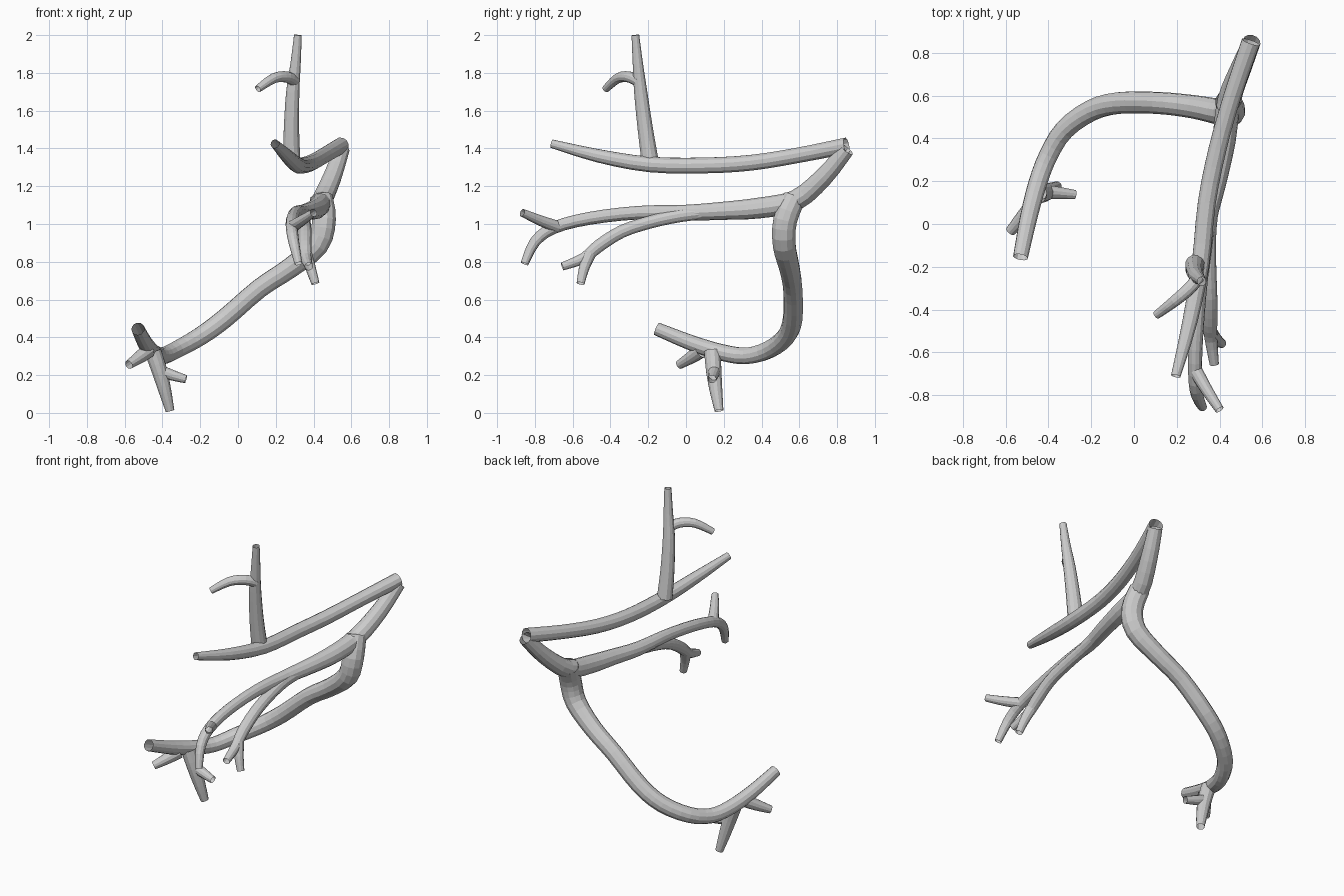
import bpy, bmesh, math
from mathutils import Vector

SIDES = 12
grey = bpy.data.materials.new("plain grey")
grey.diffuse_color = (0.6, 0.6, 0.6, 1)


def spline(pts, i, t):
    # Catmull-Rom on (x, y, z, radius)
    p = [Vector(pts[min(max(k, 0), len(pts) - 1)]) for k in range(i - 1, i + 3)]
    return 0.5 * (2 * p[1] + (p[2] - p[0]) * t
                  + (2 * p[0] - 5 * p[1] + 4 * p[2] - p[3]) * t * t
                  + (3 * p[1] - p[0] - 3 * p[2] + p[3]) * t ** 3)


def vessel(name, pts, steps=3):
    # Open-ended tapering tube swept along a smooth path
    path = [spline(pts, i, s / steps) for i in range(len(pts) - 1) for s in range(steps)]
    path.append(Vector(pts[-1]))
    pos = [p.to_3d() for p in path]
    bm = bmesh.new()
    rings, u = [], None
    for k, c in enumerate(pos):
        tan = (pos[min(k + 1, len(pos) - 1)] - pos[max(k - 1, 0)]).normalized()
        u = tan.orthogonal() if u is None else u - tan * u.dot(tan)
        u.normalize()
        v = tan.cross(u)
        rings.append([bm.verts.new(c + path[k][3] * (math.cos(a) * u + math.sin(a) * v))
                      for a in (2 * math.pi * j / SIDES for j in range(SIDES))])
    for a, b in zip(rings, rings[1:]):
        for j in range(SIDES):
            n = (j + 1) % SIDES
            bm.faces.new((a[j], a[n], b[n], b[j]))
    mesh = bpy.data.meshes.new(name)
    bm.to_mesh(mesh)
    bm.free()
    mesh.materials.append(grey)
    bpy.context.collection.objects.link(bpy.data.objects.new(name, mesh))


# Upper trunk with its rising branch and twig
vessel("upper_trunk", [(.545, .85, 1.415, .044), (.46, .6, 1.365, .042), (.39, .35, 1.325, .043),
                       (.34, .1, 1.31, .043), (.31, -.19, 1.315, .042), (.26, -.46, 1.36, .036),
                       (.195, -.71, 1.425, .023)])
vessel("rising_branch", [(.285, -.19, 1.33, .047), (.283, -.215, 1.5, .042), (.29, -.24, 1.7, .036),
                         (.305, -.255, 1.85, .028), (.317, -.268, 2.0, .021)])
vessel("rising_twig", [(.30, -.25, 1.755, .03), (.26, -.30, 1.778, .03), (.19, -.36, 1.772, .027),
                       (.105, -.425, 1.715, .02)])

# Middle trunk running to the front, forking in two
vessel("middle_trunk", [(.55, .85, 1.395, .042), (.50, .73, 1.25, .05), (.445, .58, 1.125, .055),
                        (.42, .39, 1.085, .055), (.385, .2, 1.07, .048), (.34, 0, 1.06, .042),
                        (.31, -.25, 1.06, .036), (.29, -.51, 1.03, .034), (.285, -.70, .98, .032),
                        (.295, -.80, .905, .029), (.32, -.855, .79, .021)])
vessel("middle_trunk_twig", [(.285, -.68, .985, .033), (.34, -.775, 1.02, .028), (.40, -.867, 1.06, .021)])
vessel("middle_fork", [(.37, .14, 1.065, .036), (.35, -.03, 1.045, .036), (.35, -.19, 1.01, .035),
                       (.355, -.34, .96, .035), (.355, -.46, .885, .035), (.36, -.54, .82, .03),
                       (.375, -.655, .775, .022)])
vessel("middle_fork_twig", [(.36, -.51, .84, .034), (.385, -.54, .765, .028), (.41, -.558, .685, .022)])

# Long lower vessel sweeping down and round to the left
vessel("lower_vessel", [(.44, .575, 1.14, .062), (.455, .525, 1.02, .065), (.42, .52, .89, .062),
                        (.28, .547, .77, .055), (.115, .565, .66, .052), (-.07, .565, .50, .052),
                        (-.20, .53, .405, .05), (-.325, .44, .335, .047), (-.40, .32, .302, .045),
                        (-.45, .19, .32, .044), (-.492, .03, .37, .041), (-.53, -.155, .445, .035)])
vessel("foot_branch", [(-.45, .14, .325, .045), (-.415, .147, .22, .042), (-.385, .16, .11, .034),
                       (-.36, .175, .012, .024)])
vessel("foot_twig", [(-.42, .15, .225, .034), (-.35, .145, .2, .029), (-.275, .137, .178, .022)])
vessel("side_twig", [(-.475, .08, .33, .04), (-.52, .03, .295, .034), (-.578, -.035, .255, .024)])
